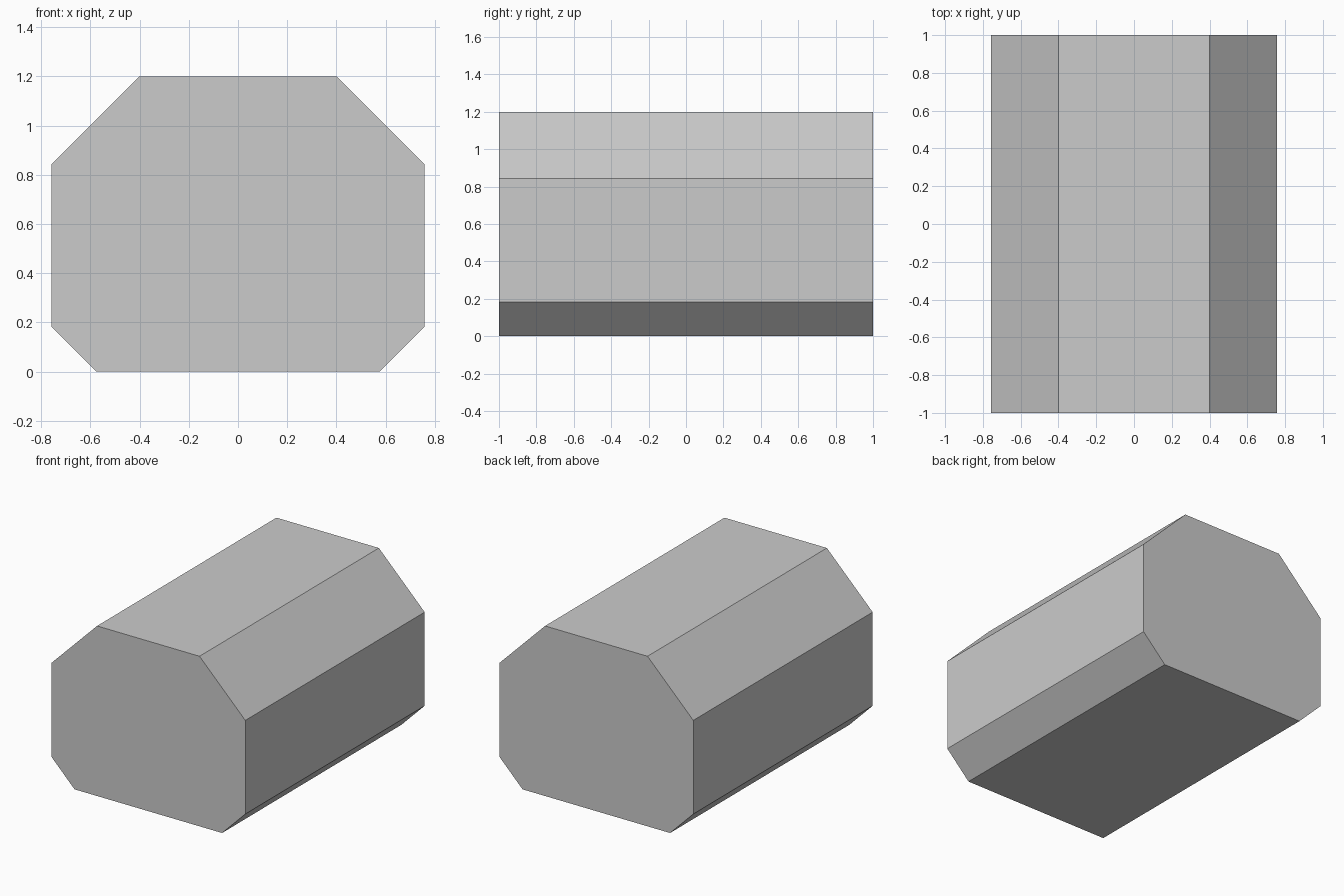
import bpy, bmesh
from mathutils import Vector

if "Cube" in bpy.data.objects:
    bpy.data.objects.remove(bpy.data.objects["Cube"])

# Right half of the eight-sided cross-section (x, z), bottom to top
half = [(0.576, 0.0), (0.757, 0.182), (0.757, 0.843), (0.4, 1.2)]
profile = half + [(-x, z) for x, z in reversed(half)]

# Barrel body: the profile extruded from front to back
bm = bmesh.new()
front = bm.faces.new([bm.verts.new((x, -1, z)) for x, z in profile])
result = bmesh.ops.extrude_face_region(bm, geom=[front], use_keep_orig=True)
back_verts = [g for g in result["geom"] if isinstance(g, bmesh.types.BMVert)]
bmesh.ops.translate(bm, verts=back_verts, vec=Vector((0, 2, 0)))
bmesh.ops.recalc_face_normals(bm, faces=bm.faces)

mesh = bpy.data.meshes.new("octagonal_body")
bm.to_mesh(mesh)
bm.free()
bpy.context.collection.objects.link(bpy.data.objects.new("octagonal_body", mesh))
